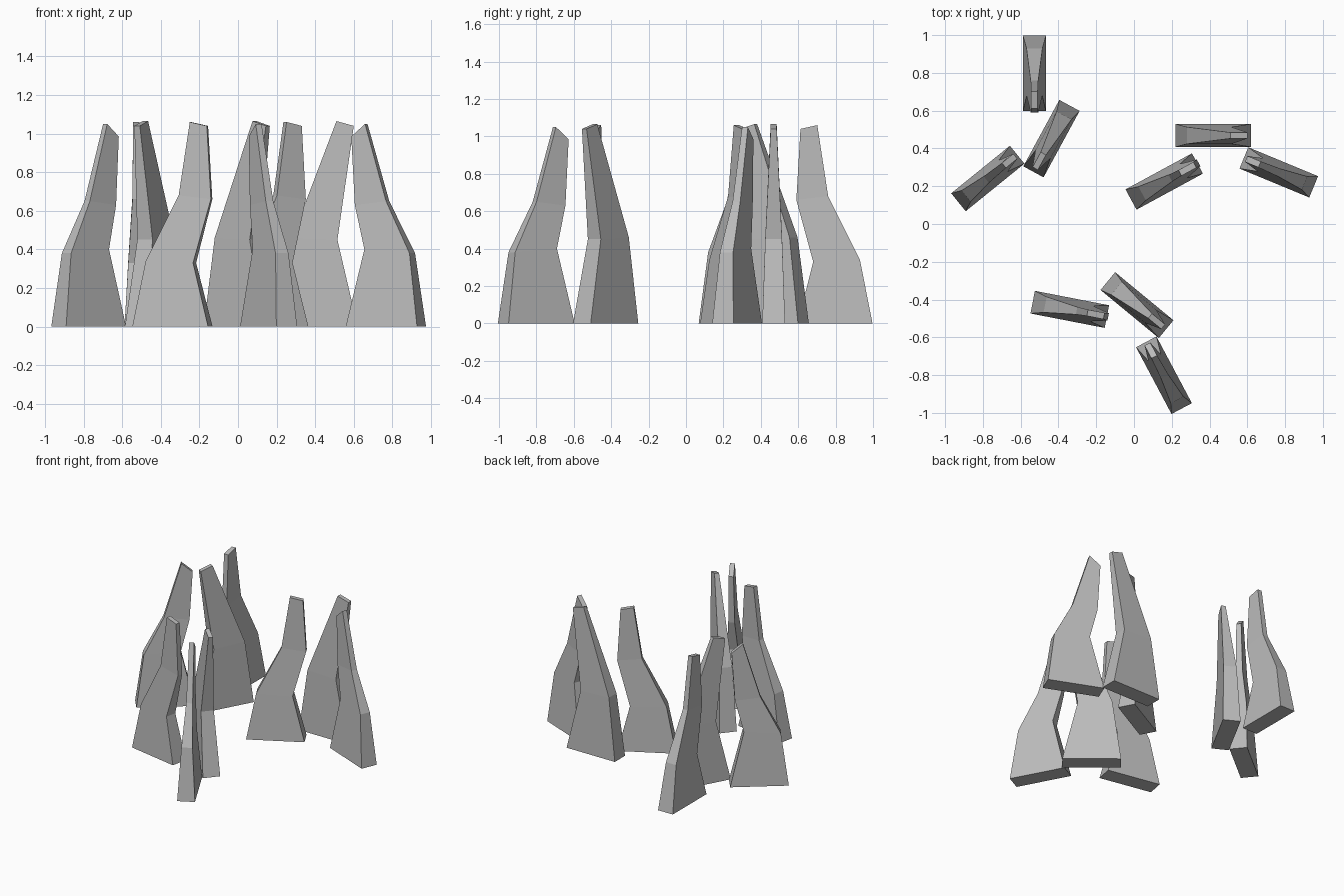
import bpy
import bmesh
from math import radians
from mathutils import Matrix, Vector

cube = bpy.data.objects.get("Cube")
if cube:
    bpy.data.objects.remove(cube, do_unlink=True)

# One plain stone grey
stone = bpy.data.materials.new("stone grey")
stone.use_nodes = True
GREY = (0.5, 0.5, 0.5, 1)
stone.diffuse_color = GREY
stone.node_tree.nodes["Principled BSDF"].inputs["Base Color"].default_value = GREY

# Spike sections: inner reach, inner height, outer reach, outer height, half width
HOOKED = [(-.2, 0, .2, 0, .061), (-.117, .33, .133, .34, .042),
          (-.207, .66, -.037, .68, .02), (-.185, 1.04, -.095, 1.06, .017)]
STRAIGHT = [(-.2, 0, .2, 0, .061), (-.095, .45, .14, .46, .045),
            (-.18, 1.04, -.09, 1.065, .016)]
SLANTED = [(-.2, 0, .2, 0, .061), (-.105, .4, .148, .38, .038),
           (-.165, .63, .01, .65, .022), (-.187, .985, -.11, 1.05, .017)]

# Spikes in a cluster: name, sections, offset, turn in degrees
CLUSTER = [("hooked_spike", HOOKED, (0, 0), 90),
           ("straight_spike", STRAIGHT, (.09, -.345), 61.5),
           ("slanted_spike", SLANTED, (-.247, -.556), 219)]


def spike(name, sections, matrix):
    """Loft a tapering four-sided slab through its sections."""
    bm = bmesh.new()
    rings = []
    for inner, zi, outer, zo, w in sections:
        corners = [(inner, -w, zi), (outer, -w, zo), (outer, w, zo), (inner, w, zi)]
        rings.append([bm.verts.new(matrix @ Vector(c)) for c in corners])
    bm.faces.new(rings[0][::-1])
    bm.faces.new(rings[-1])
    for low, high in zip(rings, rings[1:]):
        for i in range(4):
            j = (i + 1) % 4
            bm.faces.new((low[i], low[j], high[j], high[i]))
    bmesh.ops.recalc_face_normals(bm, faces=bm.faces)
    mesh = bpy.data.meshes.new(name)
    bm.to_mesh(mesh)
    bm.free()
    mesh.materials.append(stone)
    bpy.context.collection.objects.link(bpy.data.objects.new(name, mesh))


# Three turned copies of the cluster
for label, x, y, turn in [("back_right", -.527, .797, 0),
                          ("front", -.34, -.452, 79),
                          ("back_left", .16, .225, 118.5)]:
    place = Matrix.Translation((x, y, 0)) @ Matrix.Rotation(radians(turn), 4, "Z")
    for name, sections, (dx, dy), angle in CLUSTER:
        local = Matrix.Translation((dx, dy, 0)) @ Matrix.Rotation(radians(angle), 4, "Z")
        spike(f"{label}_{name}", sections, place @ local)
